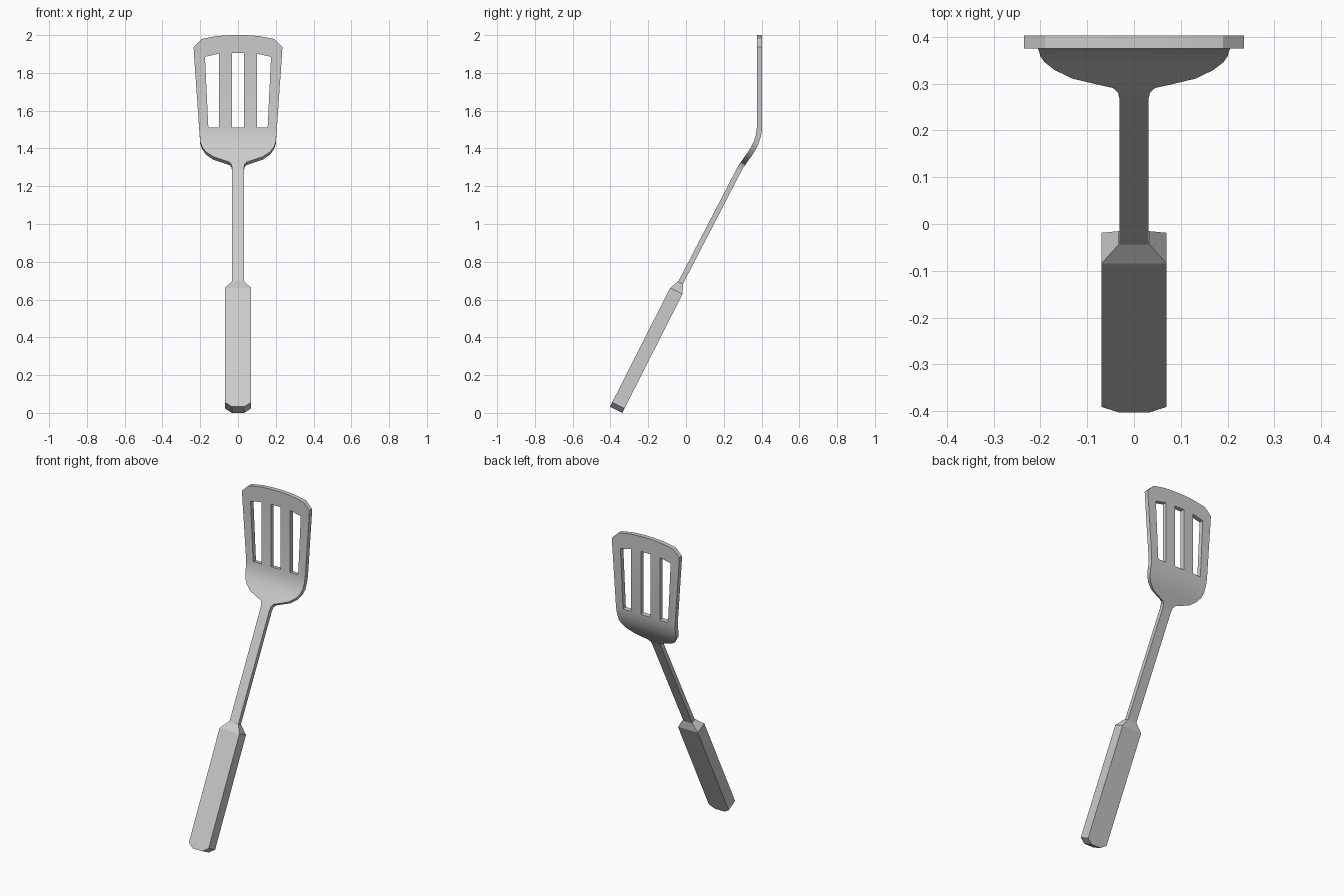
import bpy
import bmesh
from mathutils import Vector

if "Cube" in bpy.data.objects:
    bpy.data.objects.remove(bpy.data.objects["Cube"])


def finish(bm, name):
    bmesh.ops.recalc_face_normals(bm, faces=bm.faces)
    mesh = bpy.data.meshes.new(name)
    bm.to_mesh(mesh)
    bm.free()
    obj = bpy.data.objects.new(name, mesh)
    bpy.context.collection.objects.link(obj)
    return obj


# Slotted blade and shaft: one sheet of half-rows (x, y, z), mirrored in x
FLAT_Y = 0.389
flat_rows = [
    [(.033, 2.0), (.10, 1.996), (.15, 1.988), (.19, 1.98)],
    [(.033, 1.94), (.10, 1.94), (.172, 1.935), (.235, 1.937)],
    [(.033, 1.905), (.10, 1.902), (.175, 1.885), (.233, 1.90)],
    [(.033, 1.51), (.10, 1.51), (.157, 1.51), (.206, 1.51)],
]
rows = [[(x, FLAT_Y, z) for x, z in r] for r in flat_rows]

# Curved lower blade, neck and shaft: (half width, y, z)
for w, y, z in [(.203, .384, 1.47), (.2, .371, 1.43), (.191, .358, 1.403),
                (.17, .341, 1.375), (.132, .322, 1.349), (.085, .311, 1.333),
                (.045, .302, 1.32), (.034, .292, 1.307), (.031, .279, 1.283),
                (.031, -.042, .663)]:
    rows.append([(w * f, y, z) for f in (.16, .485, .765, 1)])

bm = bmesh.new()
grid = []
for r in rows:
    full = [(-x, y, z) for x, y, z in reversed(r)] + r
    grid.append([bm.verts.new(p) for p in full])
for i, (a, b) in enumerate(zip(grid, grid[1:])):
    for j in range(7):
        if i == 2 and j in (1, 3, 5):   # the three slots
            continue
        bm.faces.new((a[j], a[j + 1], b[j + 1], b[j]))
blade = finish(bm, "blade_and_shaft")
solid = blade.modifiers.new("thickness", 'SOLIDIFY')
solid.thickness = 0.028
solid.offset = 0
bpy.context.view_layer.objects.active = blade
blade.select_set(True)
bpy.ops.object.modifier_apply(modifier=solid.name)
bpy.ops.object.shade_smooth_by_angle(angle=0.5)

# Grip: rectangular rings along the tilted axis (distance, half width, half depth)
start = Vector((0, -.37, .0165))
axis = Vector((0, .452, .892)).normalized()
depth = Vector((0, axis.z, -axis.y))
bm = bmesh.new()
rings = []
for t, w, d in [(0, .033, .0365), (.026, .069, .0365),
                (.705, .069, .0365), (.753, .033, .016)]:
    rings.append([bm.verts.new(start + axis * t + Vector((sx * w, 0, 0)) + depth * sd * d)
                  for sx, sd in ((-1, -1), (1, -1), (1, 1), (-1, 1))])
for a, b in zip(rings, rings[1:]):
    for j in range(4):
        k = (j + 1) % 4
        bm.faces.new((a[j], a[k], b[k], b[j]))
bm.faces.new(rings[0])
bm.faces.new(rings[-1])
finish(bm, "grip")
